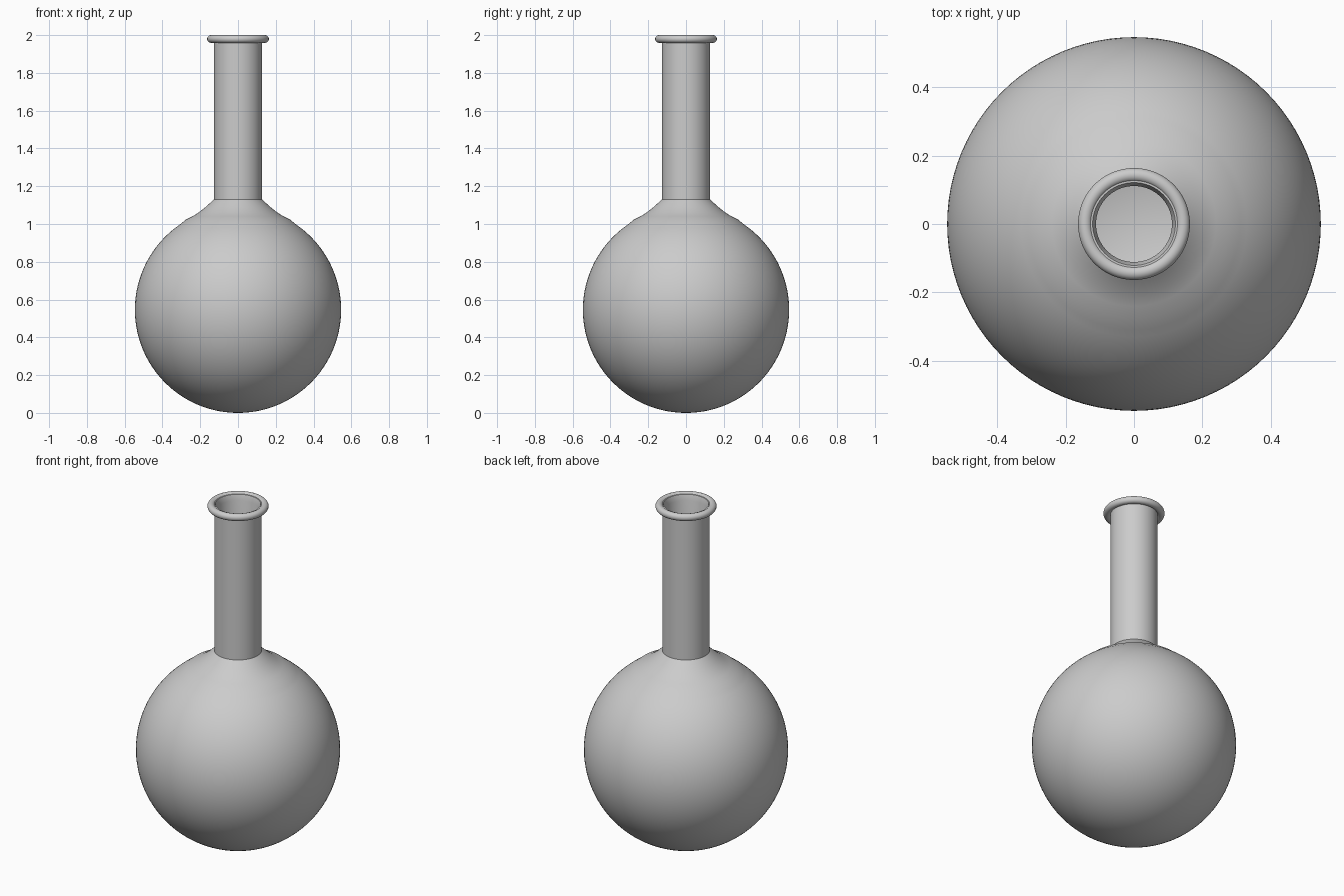
import bpy, bmesh, math

if "Cube" in bpy.data.objects:
    bpy.data.objects.remove(bpy.data.objects["Cube"])

SEG = 96
R = 0.546        # bulb radius, also its centre height
NECK = 0.127     # neck outer radius
WALL = 0.016


def lathe(name, profile, closed=False):
    """Spin an (r, z) profile around the z axis."""
    bm = bmesh.new()
    verts = [bm.verts.new((r, 0, z)) for r, z in profile]
    for a, b in zip(verts, verts[1:]):
        bm.edges.new((a, b))
    if closed:
        bm.edges.new((verts[-1], verts[0]))
    bmesh.ops.spin(bm, geom=bm.verts[:] + bm.edges[:], cent=(0, 0, 0),
                   axis=(0, 0, 1), angle=2 * math.pi, steps=SEG)
    bmesh.ops.remove_doubles(bm, verts=bm.verts[:], dist=1e-5)
    bmesh.ops.recalc_face_normals(bm, faces=bm.faces[:])
    mesh = bpy.data.meshes.new(name)
    bm.to_mesh(mesh)
    bm.free()
    obj = bpy.data.objects.new(name, mesh)
    bpy.context.collection.objects.link(obj)
    bpy.context.view_layer.objects.active = obj
    obj.select_set(True)
    bpy.ops.object.shade_smooth_by_angle(angle=math.radians(35))
    obj.select_set(False)
    return obj


def bulb(radius, r_end, steps=56):
    """Arc from the bottom pole up to where the shoulder starts."""
    end = math.pi - math.asin(r_end / radius)
    return [(radius * math.sin(end * i / steps),
             R - radius * math.cos(end * i / steps)) for i in range(steps + 1)]


# Glass body: outer bulb, flared shoulder and neck, then the inner wall back down
shoulder = [(0.275, 1.024), (0.24, 1.041), (0.205, 1.063), (0.17, 1.091), (0.145, 1.114)]
outer = bulb(R, 0.31) + shoulder + [(NECK, 1.13), (NECK, 1.992)]
inner = [(r - WALL * 0.6, z - WALL * 0.8) for r, z in shoulder]
inner = bulb(R - WALL, 0.30) + inner + [(NECK - WALL, 1.125), (NECK - WALL, 1.96), (0.121, 1.992)]
lathe("flask_body", outer + inner[::-1])

# Rolled lip around the mouth
lip = [(0.143 + 0.0205 * math.cos(2 * math.pi * i / 20),
        1.9795 + 0.0205 * math.sin(2 * math.pi * i / 20)) for i in range(20)]
lathe("rolled_lip", lip, closed=True)
